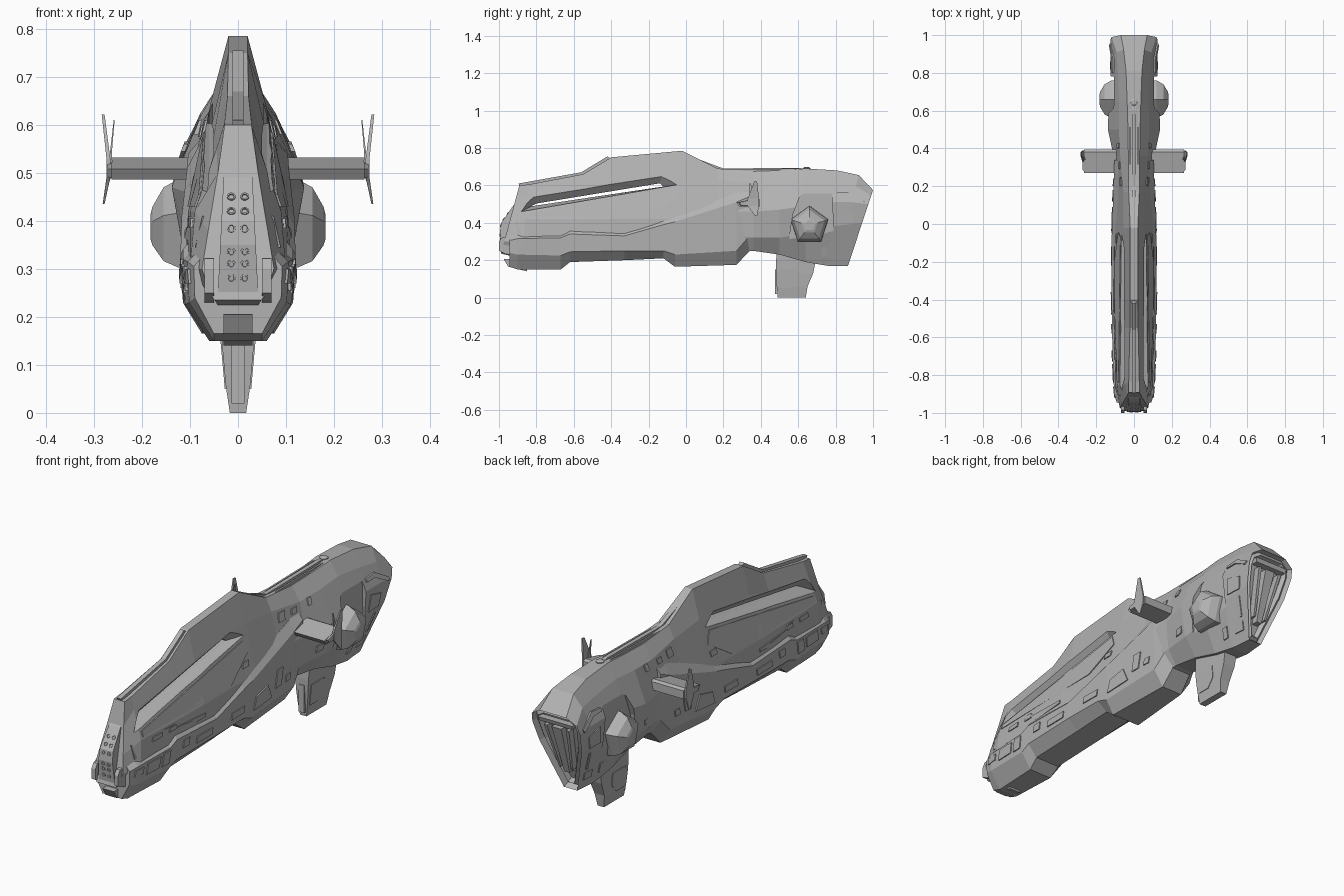
import bpy, bmesh, math
from mathutils import Vector
from mathutils.bvhtree import BVHTree

old = bpy.data.objects.get("Cube")
if old:
    bpy.data.objects.remove(old)

grey = bpy.data.materials.new("hull grey")
grey.use_nodes = True
grey.diffuse_color = (.45, .45, .45, 1)
grey.node_tree.nodes["Principled BSDF"].inputs["Base Color"].default_value = (.45, .45, .45, 1)


def build(name, verts, faces, mirror=False):
    """Make a flat shaded object, optionally mirrored to the other side."""
    mesh = bpy.data.meshes.new(name)
    mesh.from_pydata(verts, [], faces)
    bm = bmesh.new()
    bm.from_mesh(mesh)
    bmesh.ops.recalc_face_normals(bm, faces=bm.faces)
    bm.to_mesh(mesh)
    bm.free()
    mesh.materials.append(grey)
    ob = bpy.data.objects.new(name, mesh)
    bpy.context.collection.objects.link(ob)
    if mirror:
        ob.modifiers.new("Mirror", 'MIRROR')
    return ob


def loft_data(rings):
    n = len(rings[0])
    verts = [tuple(p) for ring in rings for p in ring]
    faces = [(r * n + i, r * n + (i + 1) % n, (r + 1) * n + (i + 1) % n, (r + 1) * n + i)
             for r in range(len(rings) - 1) for i in range(n)]
    faces += [tuple(range(n)), tuple(range(len(verts) - n, len(verts)))]
    return verts, faces


def loft(name, rings, mirror=False):
    return build(name, *loft_data(rings), mirror)


def hull(name, stations):
    """Each station: y, lean, then half section points from roof to keel."""
    rings = []
    for y, lean, *half in stations:
        side = [(x, y + lean * (z - .4), z) for x, z in half]
        rings.append(side + [(-x, yy, z) for x, yy, z in reversed(side)])
    return loft(name, rings)


def prism(name, profile, width, mirror=False, x0=None):
    """Side profile (y, z) extruded across x; width may depend on height."""
    w = width if callable(width) else (lambda z: width)
    left = [(w(z), y, z) for y, z in profile]
    right = [(-w(z) if x0 is None else x0, y, z) for y, z in profile]
    return loft(name, [left, right], mirror)


# Upper hull: tall crest in front, broad engine block behind
upper_hull = hull("upper_hull", [
    (-.945, .27, (.028, .60), (.042, .50), (.062, .38), (.075, .30), (.06, .25)),
    (-.86, .1, (.028, .605), (.045, .55), (.09, .42), (.10, .30), (.06, .23)),
    (-.55, 0, (.022, .66), (.05, .58), (.10, .42), (.108, .30), (.06, .23)),
    (-.40, 0, (.02, .75), (.05, .62), (.104, .42), (.11, .30), (.06, .23)),
    (-.02, 0, (.02, .785), (.056, .65), (.104, .42), (.11, .30), (.06, .23)),
    (.17, 0, (.028, .69), (.056, .63), (.10, .46), (.10, .32), (.06, .23)),
    (.36, 0, (.03, .675), (.073, .61), (.108, .46), (.095, .32), (.05, .25)),
    (.50, 0, (.032, .68), (.08, .615), (.138, .47), (.11, .32), (.05, .23)),
    (.64, 0, (.036, .69), (.078, .625), (.134, .49), (.115, .34), (.05, .19)),
    (.78, .1, (.042, .68), (.085, .61), (.125, .51), (.115, .38), (.045, .17)),
    (.86, .25, (.055, .655), (.092, .595), (.125, .51), (.113, .39), (.04, .17)),
    (.942, .33, (.07, .575), (.118, .545), (.125, .50), (.11, .40), (.035, .17))])

# Lower armour band with the rising chine
lower_hull = hull("lower_hull", [
    (-.945, 0, (.075, .325), (.092, .305), (.09, .24), (.05, .165)),
    (-.9, 0, (.085, .335), (.105, .315), (.102, .23), (.05, .15)),
    (-.67, 0, (.09, .34), (.115, .32), (.11, .225), (.06, .15)),
    (-.62, 0, (.09, .37), (.115, .34), (.113, .245), (.065, .19)),
    (-.33, 0, (.09, .36), (.12, .33), (.117, .25), (.065, .2)),
    (-.12, 0, (.09, .43), (.118, .39), (.115, .25), (.065, .21)),
    (-.06, 0, (.09, .445), (.118, .405), (.115, .23), (.075, .165)),
    (.27, 0, (.08, .56), (.106, .51), (.105, .25), (.055, .175)),
    (.34, 0, (.07, .58), (.104, .54), (.09, .33), (.05, .25))])


def carve(ob, rings):
    cutter = loft("cutter", rings)
    cut = ob.modifiers.new("Carve", 'BOOLEAN')
    cut.operation, cut.solver, cut.object = 'DIFFERENCE', 'EXACT', cutter
    bpy.context.view_layer.objects.active = ob
    bpy.ops.object.modifier_apply(modifier="Carve")
    bpy.data.objects.remove(cutter)


# Side trenches meeting in a slit through the crest
wide = [(-.88, .46), (-.82, .548), (-.13, .655), (-.05, .603)]
slit = [(-.83, .488), (-.80, .503), (-.14, .611), (-.12, .594)]
carve(upper_hull, [[(x, y, z) for y, z in pts] for x, pts in
                   ((.2, wide), (.06, wide), (.02, slit), (-.02, slit), (-.06, wide), (-.2, wide))])

# Shallow arched recess around each pod
arch = [(.55, .3), (.57, .44), (.61, .545), (.7, .598), (.78, .58), (.79, .3)]
for side in (1, -1):
    carve(upper_hull, [[(side * x, y, z) for y, z in arch] for x in (.2, .106)])

# Stepped engine recess in the stern
bm = bmesh.new()
bm.from_mesh(upper_hull.data)
stern = [f for f in bm.faces if f.normal.y > .8 and f.calc_center_median().y > .92]
for inset, depth in ((.01, -.025), (.014, .012), (.012, -.02)):
    bmesh.ops.inset_region(bm, faces=stern, thickness=inset, depth=depth, use_even_offset=True)
bm.to_mesh(upper_hull.data)
bm.free()

trees = []
for part in (upper_hull, lower_hull):
    bm = bmesh.new()
    bm.from_mesh(part.data)
    trees.append(BVHTree.FromBMesh(bm))
    bm.free()


def skin(y, z):
    """Half width of the hull at a point of the side."""
    hits = [t.ray_cast(Vector((1, y, z)), Vector((-1, 0, 0)))[0] for t in trees]
    return max([h.x for h in hits if h], default=.03)


def plate(name, pts, thick=.005):
    outer = [(skin(y, z) + thick, y, z) for y, z in pts]
    inner = [(skin(y, z) - .02, y, z) for y, z in pts]
    loft(name, [outer, inner], True)


def stern_bar(name, pts, mirror):
    loft(name, [[(x, .942 + .33 * (z - .4) + d, z) for x, z in pts] for d in (-.002, -.05)], mirror)


stern_bar("engine_core", [(-.026, .5), (.026, .5), (.014, .26), (-.014, .26)], False)
stern_bar("engine_rib", [(.05, .5), (.066, .5), (.036, .28), (.026, .28)], True)
stern_bar("engine_lintel", [(-.09, .535), (.09, .535), (.085, .515), (-.085, .515)], False)

# Nose launcher panel with its tubes
panel = [(-.905, .51), (-.925, .49), (-.988, .40), (-.995, .35), (-.985, .25), (-.9, .25), (-.87, .51)]
prism("launcher_panel", panel, lambda z: .042 - .05 * (z - .25))
verts, faces = [], []
for z in (.45, .42, .385, .335, .31, .28):
    (ya, za), (yb, zb) = next((a, b) for a, b in zip(panel[1:], panel[2:]) if a[1] >= z > b[1])
    y = ya + (yb - ya) * (z - za) / (zb - za)
    along = Vector((0, yb - ya, zb - za)).normalized()
    out = Vector((0, along.z, -along.y))
    for x in (-.014, .014):
        rings = [[Vector((x + r * math.cos(a), y, z)) + along * r * math.sin(a) + out * d
                  for a in [math.tau * i / 10 for i in range(10)]]
                 for r, d in ((.01, -.01), (.009, .003), (.006, .003), (.005, -.001))]
        v, f = loft_data(rings)
        faces += [tuple(i + len(verts) for i in face) for face in f]
        verts += v
build("launcher_tubes", verts, faces)
prism("nose_brow", [(-.9, .255), (-.985, .252), (-.99, .235), (-.9, .215)], lambda z: .035 + .7 * (z - .215))
prism("jaw_cheek", [(-.9, .325), (-.985, .322), (-1, .30), (-1, .25), (-.97, .235), (-.9, .22)],
      .07, True, .05)
prism("chin_block", [(-.85, .21), (-.975, .205), (-.95, .165), (-.85, .14)], .03)

# Crest spine and dorsal rails
prism("crest_spine", [(-.895, .61), (-.56, .67), (-.42, .755), (-.4, .74), (-.55, .64), (-.88, .58)], .011)
prism("dorsal_spine", [(.08, .735), (.2, .69), (.6, .694), (.66, .685), (.66, .66), (.1, .66)], .01)
prism("dorsal_rail", [(.13, .70), (.2, .685), (.6, .69), (.63, .68), (.6, .66), (.13, .66)], .026, True, .018)
cap_ring = [math.tau * i / 8 for i in range(8)]
loft("dorsal_cap", [[(r * math.cos(a), .645 + r * math.sin(a), z) for a in cap_ring]
                    for r, z in ((.02, .67), (.02, .693), (.012, .698))])

# Wings with upright tip fins
section = [(.27, .508), (.38, .532), (.395, .525), (.395, .486), (.285, .486)]
loft("wing", [[(x, y, z) for y, z in section] for x in (.07, .264)], True)
loft("wing_tip", [[(x, .335 + (y - .335) * s, .508 + (z - .508) * s) for y, z in section]
                  for x, s in ((.26, .9), (.272, .75))], True)


def spar(name, stops):
    loft(name, [[(x - t, a, z), (x + t, a, z), (x + t, b, z), (x - t, b, z)] for x, z, t, a, b in stops], True)


spar("tip_fin", [(.28, .435, .002, .37, .38), (.27, .49, .004, .33, .39),
                 (.27, .53, .004, .33, .39), (.281, .622, .003, .365, .38)])
spar("tip_prong", [(.276, .465, .001, .345, .35), (.263, .5, .003, .335, .36), (.265, .54, .002, .34, .355),
                   (.258, .61, .001, .34, .348)])

# Five sided pods beside the engine block
loft("pod", [[(x, .66 + r * math.sin(a), .385 + r * math.cos(a)) for a in [math.tau * i / 5 for i in range(5)]]
             for x, r in ((.07, .108), (.12, .104), (.155, .085), (.178, .045), (.182, .03))], True)

# Ventral fin
loft("ventral_fin", [[(w, a, z), (w, b, z), (-w, b, z), (-w, a, z)] for z, w, a, b in
                     ((.3, .04, .49, .72), (.18, .034, .48, .69), (.13, .032, .48, .68),
                      (.06, .026, .485, .65), (0, .017, .49, .64))])
prism("fin_plate", [(.5, .15), (.5, .05), (.56, .05), (.6, .09), (.6, .15)], lambda z: .023 + .09 * z)
prism("fin_step", [(.476, .15), (.476, .02), (.5, .02), (.5, .15)], .014)

# Larger armour plates
plate("flank_panel", [(-.84, .43), (-.84, .455), (-.07, .585), (-.045, .53), (-.2, .43)], .004)
plate("cheek_panel", [(-.9, .345), (-.91, .41), (-.62, .41), (-.6, .39), (-.4, .38), (-.4, .365)])
plate("keel_plate", [(-.05, .26), (-.03, .32), (.06, .34), (.09, .27)])
plate("rear_plate", [(.81, .40), (.82, .48), (.9, .46), (.89, .40)])
plate("fender_rear", [(.8, .56), (.87, .565), (.955, .515), (.945, .50), (.86, .545), (.8, .545)], .008)

# Small slanted plates: y, z, length, height
small = [(-.92, .27, .06, .03), (-.84, .255, .1, .05), (-.73, .25, .06, .06), (-.58, .285, .05, .035),
         (-.48, .27, .12, .03), (-.22, .28, .1, .03), (.12, .3, .06, .08), (.2, .3, .04, .03),
         (.2, .57, .05, .04), (.29, .575, .04, .025), (.4, .58, .03, .03), (.43, .35, .05, .03),
         (-.78, .385, .07, .02), (-.66, .385, .05, .02), (.8, .22, .06, .04), (.85, .28, .03, .09),
         (.72, .22, .04, .05), (-.1, .47, .05, .025)]
for i, (y, z, length, height) in enumerate(small):
    plate("hull_plate_%02d" % i, [(y, z), (y + .2 * height, z + height),
                                  (y + length, z + height), (y + length - .2 * height, z)])
